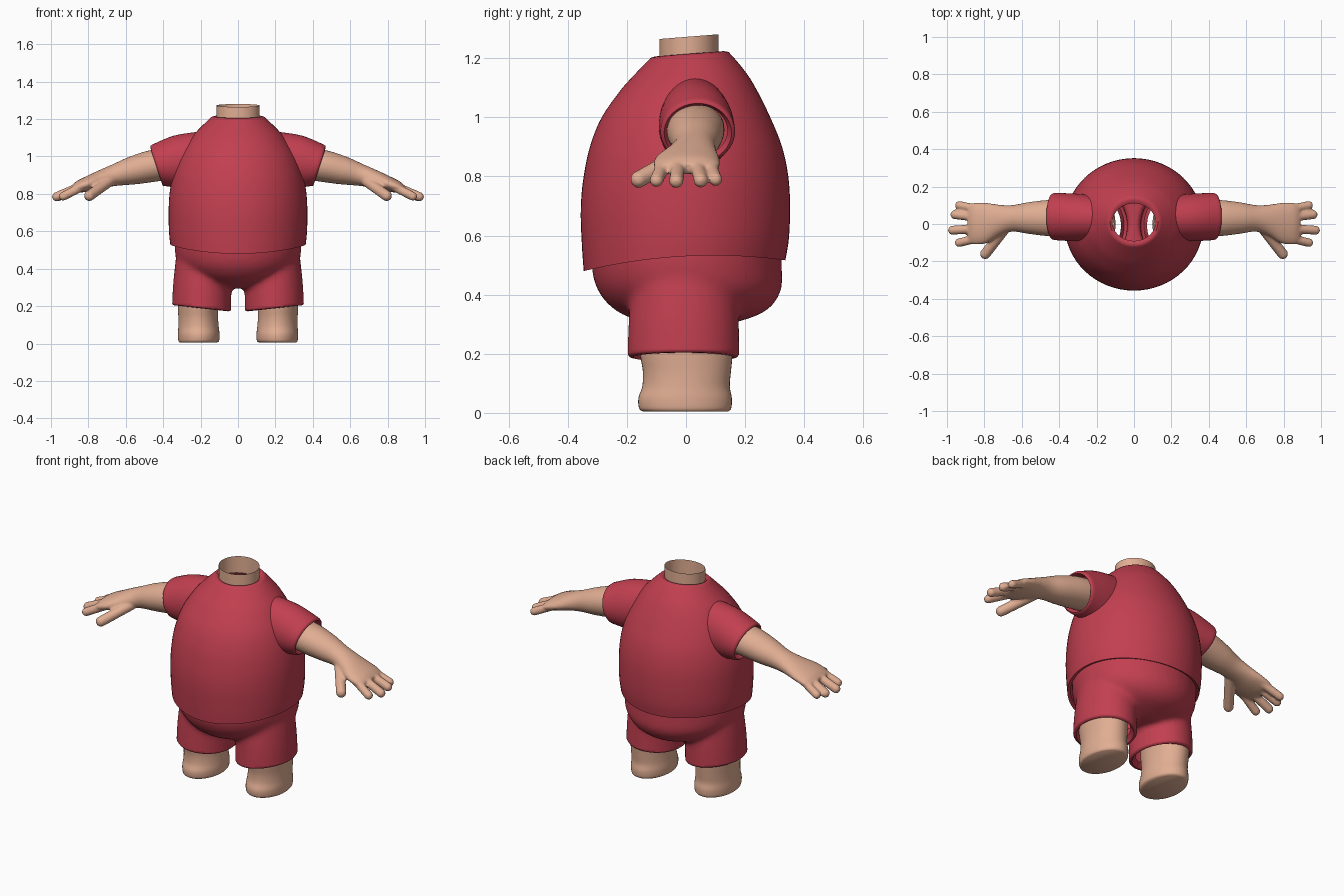
import bpy, bmesh, math
from mathutils import Vector

if "Cube" in bpy.data.objects:
    bpy.data.objects.remove(bpy.data.objects["Cube"])


def material(name, rgb):
    m = bpy.data.materials.new(name)
    m.diffuse_color = (*rgb, 1)
    m.use_nodes = True
    m.node_tree.nodes["Principled BSDF"].inputs["Base Color"].default_value = m.diffuse_color
    return m


RED = material("red cloth", (0.54, 0.05, 0.08))
SKIN = material("skin", (0.75, 0.42, 0.29))


def spline(rings, steps):
    """Catmull-Rom interpolation through ring tuples."""
    out = []
    for i in range(len(rings) - 1):
        a, b = rings[max(i - 1, 0)], rings[i]
        c, d = rings[i + 1], rings[min(i + 2, len(rings) - 1)]
        for k in range(steps):
            t = k / steps
            out.append([0.5 * (2 * q + (r - p) * t + (2 * p - 5 * q + 4 * r - s) * t * t
                               + (3 * q - p - 3 * r + s) * t ** 3)
                        for p, q, r, s in zip(a, b, c, d)])
    return out + [list(rings[-1])]


def loft(bm, rings, lip=(), steps=5, n=48, cap_start=False, cap_end=False):
    """Skin elliptical rings (cx, cy, cz, radius, y radius, tilt degrees)."""
    loops = []
    for cx, cy, cz, r, ry, tilt in spline(rings, steps) + list(lip):
        t = math.radians(tilt)
        loop = []
        for k in range(n):
            a = 2 * math.pi * k / n
            u = r * math.cos(a)
            loop.append(bm.verts.new((cx + u * math.cos(t), cy + ry * math.sin(a),
                                      cz + u * math.sin(t))))
        loops.append(loop)
    for p, q in zip(loops, loops[1:]):
        for k in range(n):
            j = (k + 1) % n
            bm.faces.new((p[k], p[j], q[j], q[k]))
    if cap_start:
        bm.faces.new(loops[0])
    if cap_end:
        bm.faces.new(loops[-1])
    bmesh.ops.recalc_face_normals(bm, faces=bm.faces)


def finish(name, bm, mat, mirror=False):
    me = bpy.data.meshes.new(name)
    bm.to_mesh(me)
    bm.free()
    me.materials.clear()
    me.materials.append(mat)
    me.shade_smooth()
    me.set_sharp_from_angle(angle=math.radians(50))
    ob = bpy.data.objects.new(name, me)
    bpy.context.collection.objects.link(ob)
    if mirror:
        m = ob.modifiers.new("mirror", 'MIRROR')
        m.merge_threshold = 0.002
    return ob


def fuse(bm, voxel, smooth):
    """Blend overlapping solids into one smooth skin, returned as a new bmesh."""
    me = bpy.data.meshes.new("blend")
    bm.to_mesh(me)
    bm.free()
    ob = bpy.data.objects.new("blend", me)
    bpy.context.collection.objects.link(ob)
    r = ob.modifiers.new("remesh", 'REMESH')
    r.mode = 'VOXEL'
    r.voxel_size = voxel
    s = ob.modifiers.new("smooth", 'SMOOTH')
    s.iterations = smooth
    dg = bpy.context.evaluated_depsgraph_get()
    res = bpy.data.meshes.new_from_object(ob.evaluated_get(dg))
    out = bmesh.new()
    out.from_mesh(res)
    bpy.data.objects.remove(ob)
    bpy.data.meshes.remove(me)
    bpy.data.meshes.remove(res)
    return out


def clamp(v):
    return max(0.0, min(1.0, v))


# Shirt body: egg-shaped, with a dipping hem and a sloped neckline
bm = bmesh.new()
body = [(0.53, .362, -.005, .341), (.6, .369, -.002, .35), (.7, .371, -.002, .354),
        (.8, .366, 0, .346), (.9, .348, 0, .325), (1.0, .312, 0, .285),
        (1.1, .25, .01, .225), (1.16, .195, .012, .178), (1.21, .142, .012, .132)]
hem = [(0, -.005, .54, .345, .325, 0), (0, -.005, .53, .357, .336, 0)]
loft(bm, [(0, y, z, rx, ry, 0) for z, rx, y, ry in body],
     lip=[(0, .011, 1.214, .128, .117, 0), (0, .01, 1.205, .115, .1, 0)], n=64)
rim = [e for e in bm.edges if e.is_boundary and e.verts[0].co.z < .6]
ext = bmesh.ops.extrude_edge_only(bm, edges=rim)["geom"]
for v in (g for g in ext if isinstance(g, bmesh.types.BMVert)):
    v.co = (v.co.x * .95, v.co.y * .95, v.co.z + .006)
for v in bm.verts:
    s = v.co.y / .345
    v.co.z += clamp((.75 - v.co.z) / .22) * (.0175 * s - .0325 * s * s)
    v.co.z += clamp((v.co.z - 1.1) / .11) * .01 * v.co.y / .13
finish("shirt_body", bm, RED)

# Sleeves with a rounded cuff
bm = bmesh.new()
loft(bm, [(.18, .03, .985, .15, .12, 82), (.31, .035, .97, .145, .127, 77),
          (.425, .04, .952, .116, .126, 72)],
     lip=[(.434, .04, .949, .112, .122, 72), (.437, .04, .948, .104, .114, 72),
          (.41, .04, .955, .09, .1, 72)])
finish("sleeves", bm, RED, mirror=True)

# Neck: open tube
bm = bmesh.new()
loft(bm, [(0, .01, 1.18, .115, .1, 0), (0, .01, 1.272, .115, .1, 0)], steps=3)
for v in bm.verts:
    if v.co.z > 1.26:
        v.co.z += .008 * v.co.y / .1
finish("neck", bm, SKIN)

# Shorts: seat and two leg tubes blended, then cut at the waist and hems
bm = bmesh.new()
loft(bm, [(0, 0, .62, .335, .32, 0), (0, .002, .5, .338, .322, 0), (0, .012, .41, .312, .308, 0),
          (0, .017, .34, .23, .245, 0), (0, .01, .295, .1, .12, 0)],
     cap_start=True, cap_end=True)
for side in (1, -1):
    loft(bm, [(side * .18, 0, .55, .14, .17, 0), (side * .186, -.006, .38, .155, .183, 0),
              (side * .193, -.008, .27, .157, .188, 0), (side * .196, -.009, .1, .16, .19, 0)],
         cap_start=True, cap_end=True)
bm = fuse(bm, .014, 8)
for co, no in (((0, 0, 0), (-1, 0, 0)), ((0, 0, .57), (0, 0, 1)),
               ((.195, 0, .198), (.1, 0, -1))):
    bmesh.ops.bisect_plane(bm, geom=bm.verts[:] + bm.edges[:] + bm.faces[:],
                           plane_co=co, plane_no=no, clear_outer=True)
rim = [e for e in bm.edges if e.is_boundary and max(v.co.z for v in e.verts) < .24
       and min(v.co.x for v in e.verts) > .005]
for scale, dz in ((.97, -.008), (.93, -.002), (.88, .03)):
    ext = bmesh.ops.extrude_edge_only(bm, edges=rim)["geom"]
    rim = [g for g in ext if isinstance(g, bmesh.types.BMEdge)]
    for v in (g for g in ext if isinstance(g, bmesh.types.BMVert)):
        v.co.x = .196 + (v.co.x - .196) * scale
        v.co.y = -.009 + (v.co.y + .009) * scale
        v.co.z += dz
finish("shorts", bm, RED, mirror=True)

# Legs with a slight ankle and a flat, rounded-off sole
bm = bmesh.new()
loft(bm, [(.212, -.002, .005, .1, .145, 0), (.21, -.003, .016, .109, .156, 0),
          (.21, -.003, .05, .111, .158, 0), (.211, 0, .09, .108, .148, 0),
          (.213, .003, .14, .106, .149, 0), (.215, .001, .21, .107, .157, 0),
          (.215, 0, .33, .107, .157, 0)], cap_start=True)
finish("legs", bm, SKIN, mirror=True)

# Arms: forearm and palm loft, with fingers and thumb blended in
bm = bmesh.new()
loft(bm, [(.34, .035, .965, .085, .095, 73), (.45, .032, .95, .086, .097, 73),
          (.56, .032, .925, .076, .085, 73), (.65, .03, .902, .06, .071, 73),
          (.72, .02, .882, .05, .083, 70), (.79, .005, .858, .042, .108, 68),
          (.85, .002, .838, .033, .112, 68), (.885, .002, .826, .018, .1, 68)],
     cap_start=True, cap_end=True)
digits = [((.83, .08, .84), (.935, .1, .79), .023),
          ((.83, .035, .845), (.957, .05, .787), .025),
          ((.83, -.025, .845), (.97, -.033, .785), .025),
          ((.83, -.075, .84), (.935, -.1, .787), .024),
          ((.69, -.025, .865), (.795, -.16, .79), .029)]
for a, b, r in digits:
    a, b = Vector(a), Vector(b)
    for k in range(15):
        ball = bmesh.ops.create_uvsphere(bm, u_segments=16, v_segments=10, radius=r)
        bmesh.ops.translate(bm, verts=ball["verts"], vec=a.lerp(b, k / 14))
bm = fuse(bm, .007, 5)
finish("arms", bm, SKIN, mirror=True)
